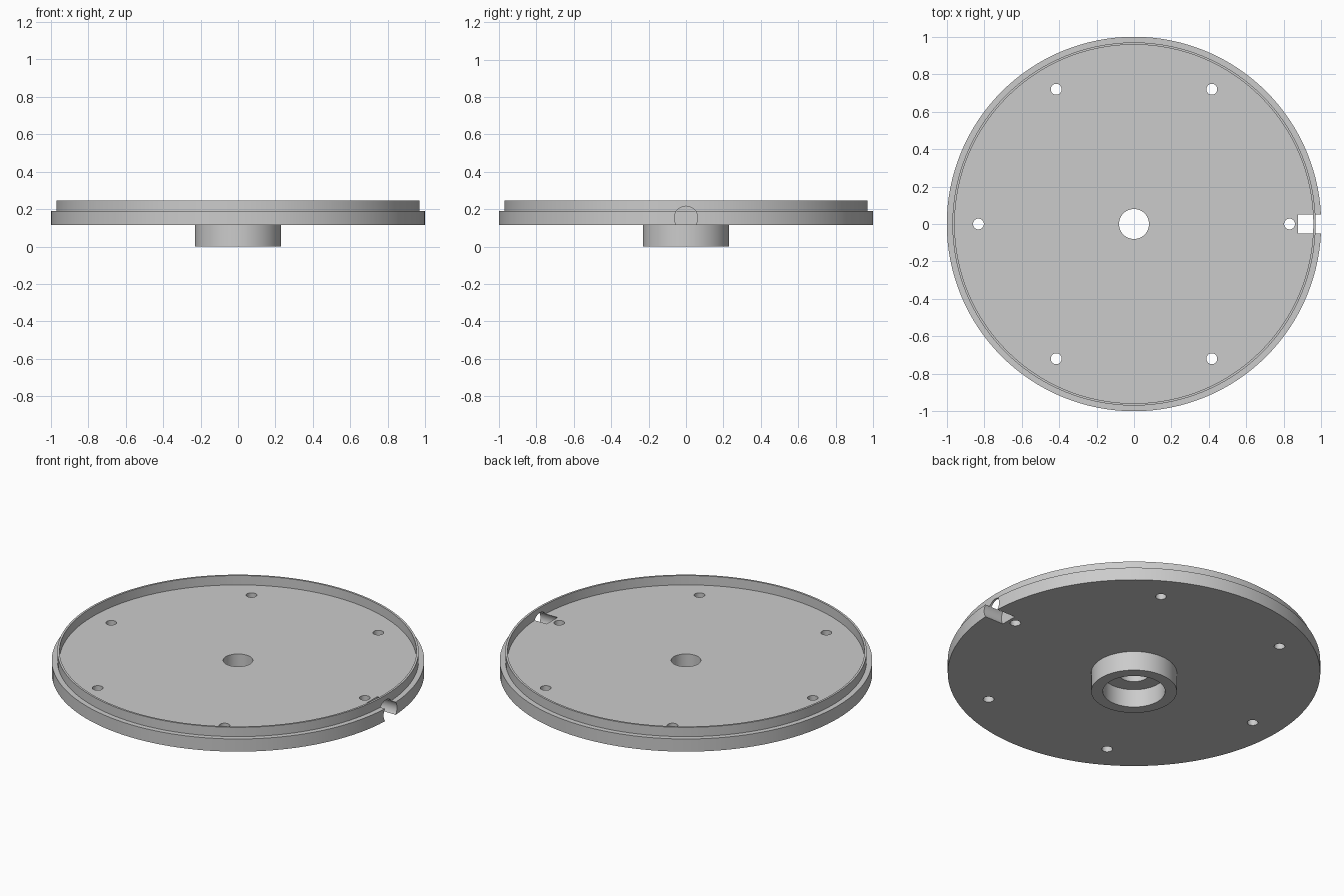
import bpy
import bmesh
from math import cos, sin, pi, radians
from mathutils import Matrix

cube = bpy.data.objects.get("Cube")
if cube:
    bpy.data.objects.remove(cube)

grey = bpy.data.materials.new("plain grey")
grey.use_nodes = True
colour = (0.6, 0.6, 0.6, 1)
grey.diffuse_color = colour
grey.node_tree.nodes["Principled BSDF"].inputs["Base Color"].default_value = colour


def make_object(name, bm):
    bmesh.ops.recalc_face_normals(bm, faces=bm.faces)
    mesh = bpy.data.meshes.new(name)
    bm.to_mesh(mesh)
    bm.free()
    mesh.materials.append(grey)
    obj = bpy.data.objects.new(name, mesh)
    bpy.context.collection.objects.link(obj)
    return obj


def lathe(name, profile, steps=128):
    """Turn a closed (radius, height) profile about z."""
    bm = bmesh.new()
    rings = [[bm.verts.new((r * cos(2 * pi * i / steps), r * sin(2 * pi * i / steps), z))
              for r, z in profile] for i in range(steps)]
    count = len(profile)
    for i, ring in enumerate(rings):
        after = rings[(i + 1) % steps]
        for j in range(count):
            k = (j + 1) % count
            bm.faces.new((ring[j], after[j], after[k], ring[k]))
    return make_object(name, bm)


def add_cylinder(bm, radius, depth, matrix, segments):
    bmesh.ops.create_cone(bm, cap_ends=True, segments=segments, radius1=radius,
                          radius2=radius, depth=depth, matrix=matrix)


# Stepped cover plate with raised lip, hub, counterbore and centre hole
bottom, floor, top = 0.115, 0.19, 0.245
cover = lathe("cover_plate", [
    (0.08, floor), (0.958, floor), (0.958, top), (0.97, top), (0.97, floor),
    (1.0, floor), (1.0, bottom), (0.23, bottom), (0.23, 0), (0.167, 0),
    (0.167, 0.107), (0.08, 0.107)])

# Six screw holes and a round cable notch through the rim
cutter_bm = bmesh.new()
for i in range(6):
    a = i * pi / 3
    add_cylinder(cutter_bm, 0.029, 0.4,
                 Matrix.Translation((0.831 * cos(a), 0.831 * sin(a), 0.15)), 32)
add_cylinder(cutter_bm, 0.0625, 0.3,
             Matrix.Translation((1.027, 0, 0.153)) @ Matrix.Rotation(pi / 2, 4, "Y"), 48)
cutter = make_object("hole_cutter", cutter_bm)
cutter.hide_render = True

# Cut the holes and keep the plain result
cut = cover.modifiers.new("holes", "BOOLEAN")
cut.operation = "DIFFERENCE"
cut.solver = "EXACT"
cut.object = cutter
bpy.ops.object.select_all(action="DESELECT")
bpy.context.view_layer.objects.active = cover
cover.select_set(True)
bpy.ops.object.modifier_apply(modifier=cut.name)
bpy.data.objects.remove(cutter)
bpy.ops.object.shade_smooth_by_angle(angle=radians(30))
